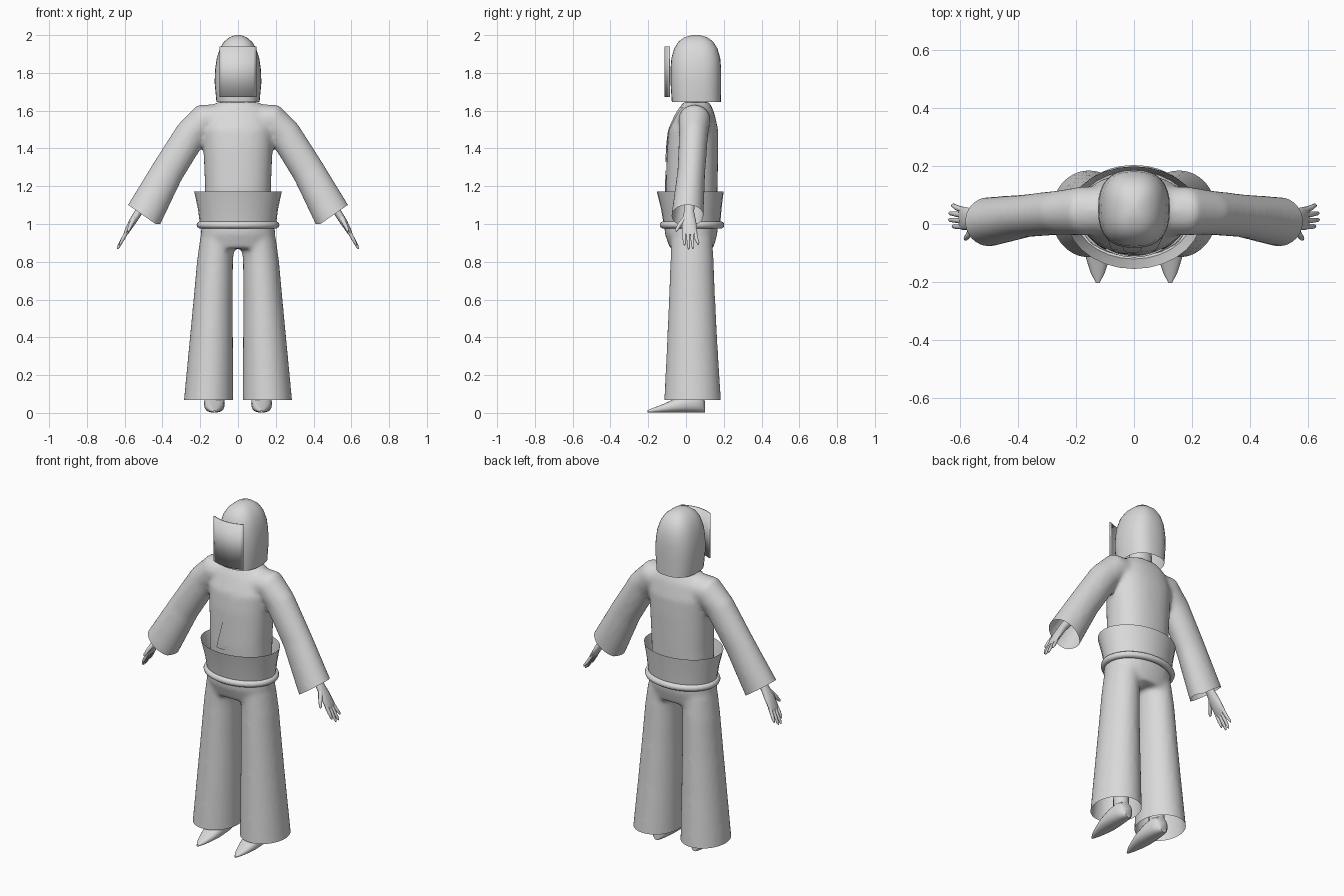
import bpy, bmesh, math
from mathutils import Vector
from mathutils.bvhtree import BVHTree

if "Cube" in bpy.data.objects:
    bpy.data.objects.remove(bpy.data.objects["Cube"])

X, Y, Z = Vector((1, 0, 0)), Vector((0, 1, 0)), Vector((0, 0, 1))
grey = bpy.data.materials.new("light_grey")
grey.diffuse_color = (0.7, 0.7, 0.7, 1)
grey.use_nodes = True
grey.node_tree.nodes["Principled BSDF"].inputs["Base Color"].default_value = grey.diffuse_color


def loft(bm, pts, seg=24, axis=None, ref=Y, power=2.0, caps=(True, True), side=1):
    """Skin elliptical rings; pts = (x, y, z, radius_u, radius_ref); side=-1 mirrors x."""
    centres = [Vector((p[0] * side, p[1], p[2])) for p in pts]
    rings = []
    for i, p in enumerate(pts):
        d = axis
        if d is None:
            a = centres[max(i - 1, 0)]
            b = centres[min(i + 1, len(pts) - 1)]
            d = (b - a).normalized()
        v = (ref - d * ref.dot(d)).normalized()
        u = v.cross(d)
        ring = []
        for k in range(seg):
            t = math.tau * k / seg
            c, s = math.cos(t), math.sin(t)
            c = math.copysign(abs(c) ** (2 / power), c)
            s = math.copysign(abs(s) ** (2 / power), s)
            ring.append(bm.verts.new(centres[i] + u * c * p[3] + v * s * p[4]))
        rings.append(ring)
    for a, b in zip(rings, rings[1:]):
        for k in range(seg):
            j = (k + 1) % seg
            bm.faces.new((a[k], a[j], b[j], b[k]))
    if caps[0]:
        bm.faces.new(rings[0][::-1])
    if caps[1]:
        bm.faces.new(rings[-1])


def finish(name, bm, recalc=True):
    if recalc:
        bmesh.ops.recalc_face_normals(bm, faces=bm.faces)
    me = bpy.data.meshes.new(name)
    bm.to_mesh(me)
    bm.free()
    me.materials.append(grey)
    ob = bpy.data.objects.new(name, me)
    bpy.context.collection.objects.link(ob)
    return ob


def bake(ob):
    """Replace an object by its evaluated mesh."""
    dg = bpy.context.evaluated_depsgraph_get()
    me = bpy.data.meshes.new_from_object(ob.evaluated_get(dg))
    name = ob.name
    bpy.data.objects.remove(ob)
    me.materials.clear()
    me.materials.append(grey)
    new = bpy.data.objects.new(name, me)
    bpy.context.collection.objects.link(new)
    return new


def fuse(name, bm, cuts):
    """Blend overlapping solids into one cloth surface, then open it at the cuts."""
    ob = finish(name, bm)
    m = ob.modifiers.new("blend", 'REMESH')
    m.mode = 'VOXEL'
    m.voxel_size = 0.012
    s = ob.modifiers.new("relax", 'SMOOTH')
    s.factor, s.iterations = 0.5, 10
    ob = bake(ob)
    ob.name = name
    b = bmesh.new()
    b.from_mesh(ob.data)
    for co, no in cuts:
        bmesh.ops.bisect_plane(b, geom=b.verts[:] + b.edges[:] + b.faces[:],
                               plane_co=co, plane_no=no, clear_outer=True)
    b.to_mesh(ob.data)
    b.free()
    return ob


# Tunic with wide open sleeves
bm = bmesh.new()
loft(bm, [(0, .03, .96, .175, .13), (0, .03, 1.2, .175, .137), (0, .035, 1.4, .183, .136),
          (0, .04, 1.5, .19, .13), (0, .05, 1.59, .165, .10), (0, .055, 1.645, .11, .07)],
     axis=Z, seg=32, power=2.3)
for s in (1, -1):
    loft(bm, [(.08, .045, 1.55, .085, .085), (.18, .045, 1.55, .088, .085),
              (.25, .04, 1.475, .086, .077), (.375, .028, 1.275, .088, .074),
              (.5, .008, 1.045, .101, .085), (.545, .004, .965, .104, .088)], side=s)
tunic = fuse("tunic", bm, [((0, 0, 1.0), (0, 0, -1)),
                           ((.498, 0, 1.043), (.57, 0, -.82)),
                           ((-.498, 0, 1.043), (-.57, 0, -.82))])

# Crossed lapels laid on the tunic front
bm = bmesh.new()
bm.from_mesh(tunic.data)
bvh = BVHTree.FromBMesh(bm)
bm.free()


def lapel(name, top, bottom, lift):
    """top/bottom = (x_left, x_right, z) of the band."""
    b = bmesh.new()
    rows = []
    for i in range(21):
        t = i / 20
        z = top[2] + (bottom[2] - top[2]) * t
        row = []
        for k in range(5):
            x0 = top[0] + (top[1] - top[0]) * k / 4
            x1 = bottom[0] + (bottom[1] - bottom[0]) * k / 4
            x = x0 + (x1 - x0) * t
            hit = bvh.ray_cast(Vector((x, -1, z)), Y)[0]
            row.append(b.verts.new((x, (hit.y if hit else 0) - lift, z)))
        rows.append(row)
    for a, c in zip(rows, rows[1:]):
        for k in range(4):
            b.faces.new((a[k], c[k], c[k + 1], a[k + 1]))
    finish(name, b, recalc=False)


lapel("under_lapel", (-.10, -.05, 1.62), (-.05, -.01, 1.33), .003)
lapel("over_lapel", (.05, .11, 1.62), (-.07, -.01, 1.17), .006)

# Trousers with flared open legs
bm = bmesh.new()
loft(bm, [(0, .027, 1.02, .192, .142), (0, .027, .95, .197, .14), (0, .03, .87, .195, .115)],
     axis=Z, seg=32, power=2.2)
for s in (1, -1):
    loft(bm, [(.108, .03, .93, .092, .11), (.122, .032, .8, .096, .115),
              (.132, .032, .6, .104, .123), (.143, .033, .35, .117, .135),
              (.156, .035, .065, .131, .151), (.158, .035, .02, .134, .154)],
         axis=-Z, side=s)
fuse("trousers", bm, [((0, 0, .068), (0, 0, -1))])

# Flared waist sash
bm = bmesh.new()
loft(bm, [(0, .032, .985, .2, .148), (0, .028, 1.08, .212, .16), (0, .022, 1.172, .232, .177)],
     axis=Z, seg=28, caps=(False, False))
finish("sash", bm)

# Rope belt
cu = bpy.data.curves.new("belt", 'CURVE')
cu.dimensions = '3D'
cu.bevel_depth, cu.bevel_resolution = .019, 3
sp = cu.splines.new('POLY')
sp.points.add(47)
for i, p in enumerate(sp.points):
    t = math.tau * i / 48
    p.co = (.2 * math.cos(t), .032 + .152 * math.sin(t), .995, 1)
sp.use_cyclic_u = True
belt = bpy.data.objects.new("belt", cu)
bpy.context.collection.objects.link(belt)
bake(belt).name = "belt"

# Hood, open underneath, and the neck below it
bm = bmesh.new()
loft(bm, [(0, .055, 1.645, .114, .13), (0, .052, 1.75, .124, .134), (0, .052, 1.82, .121, .134),
          (0, .052, 1.88, .112, .129), (0, .052, 1.93, .096, .114), (0, .052, 1.965, .074, .092),
          (0, .052, 1.988, .046, .062), (0, .052, 2.0, .015, .02)],
     axis=Z, seg=32, power=2.5, caps=(False, True))
finish("hood", bm)
bm = bmesh.new()
loft(bm, [(0, .055, 1.6, .085, .065), (0, .055, 1.665, .07, .055), (0, .055, 1.75, .06, .055)],
     axis=Z)
finish("neck", bm)

# Curved face plate
bm = bmesh.new()
cols = []
for i in range(13):
    x = -.098 + .196 * i / 12
    y = -.115 + .025 * (x / .098) ** 2
    cols.append([bm.verts.new((x, y, z)) for z in (1.672, 1.94)])
for a, b in zip(cols, cols[1:]):
    bm.faces.new((a[0], b[0], b[1], a[1]))
plate = finish("face_plate", bm, recalc=False)
sol = plate.modifiers.new("thickness", 'SOLIDIFY')
sol.thickness, sol.offset = .006, -1

for s, tag in ((1, "left"), (-1, "right")):
    # Pointed shoe and shin
    bm = bmesh.new()
    loft(bm, [(.125, y, h / 2 + .002, h / 2, w) for y, w, h in (
        (-.203, .006, .012), (-.17, .024, .026), (-.12, .04, .045), (-.07, .052, .068),
        (-.01, .055, .095), (.05, .05, .11), (.085, .04, .1), (.1, .02, .06))],
         axis=Y, ref=X, seg=20, power=2.4, side=s)
    finish(tag + "_shoe", bm)
    bm = bmesh.new()
    loft(bm, [(.125, .04, .06, .04, .045), (.128, .04, .3, .042, .045)], axis=Z, seg=16, side=s)
    finish(tag + "_shin", bm)

    # Hand: wrist and palm, four fingers, thumb
    bm = bmesh.new()
    loft(bm, [(.44, .018, 1.18, .03, .032), (.525, .016, 1.065, .021, .027),
              (.56, .016, 1.01, .019, .038), (.592, .02, .955, .013, .04),
              (.6, .02, .94, .007, .035)], seg=16, side=s)
    for y0, y1, x1, z1 in ((-.009, -.008, .622, .887), (.011, .014, .634, .867),
                           (.03, .037, .633, .869), (.047, .064, .624, .89)):
        loft(bm, [(.585, y0, .965, .01, .01), (.61, (y0 + y1) / 2, .92, .0095, .0095),
                  (x1, y1, z1 + .01, .007, .007), (x1 + .004, y1, z1, .003, .003)],
             seg=10, side=s)
    loft(bm, [(.55, -.005, 1.03, .014, .014), (.568, -.035, .995, .011, .011),
              (.58, -.05, .968, .008, .008), (.583, -.054, .96, .003, .003)], seg=10, side=s)
    finish(tag + "_hand", bm)

# Smooth shading with crisp edges
for ob in bpy.context.scene.objects:
    ob.select_set(True)
    bpy.context.view_layer.objects.active = ob
bpy.ops.object.shade_smooth_by_angle(angle=math.radians(40))
